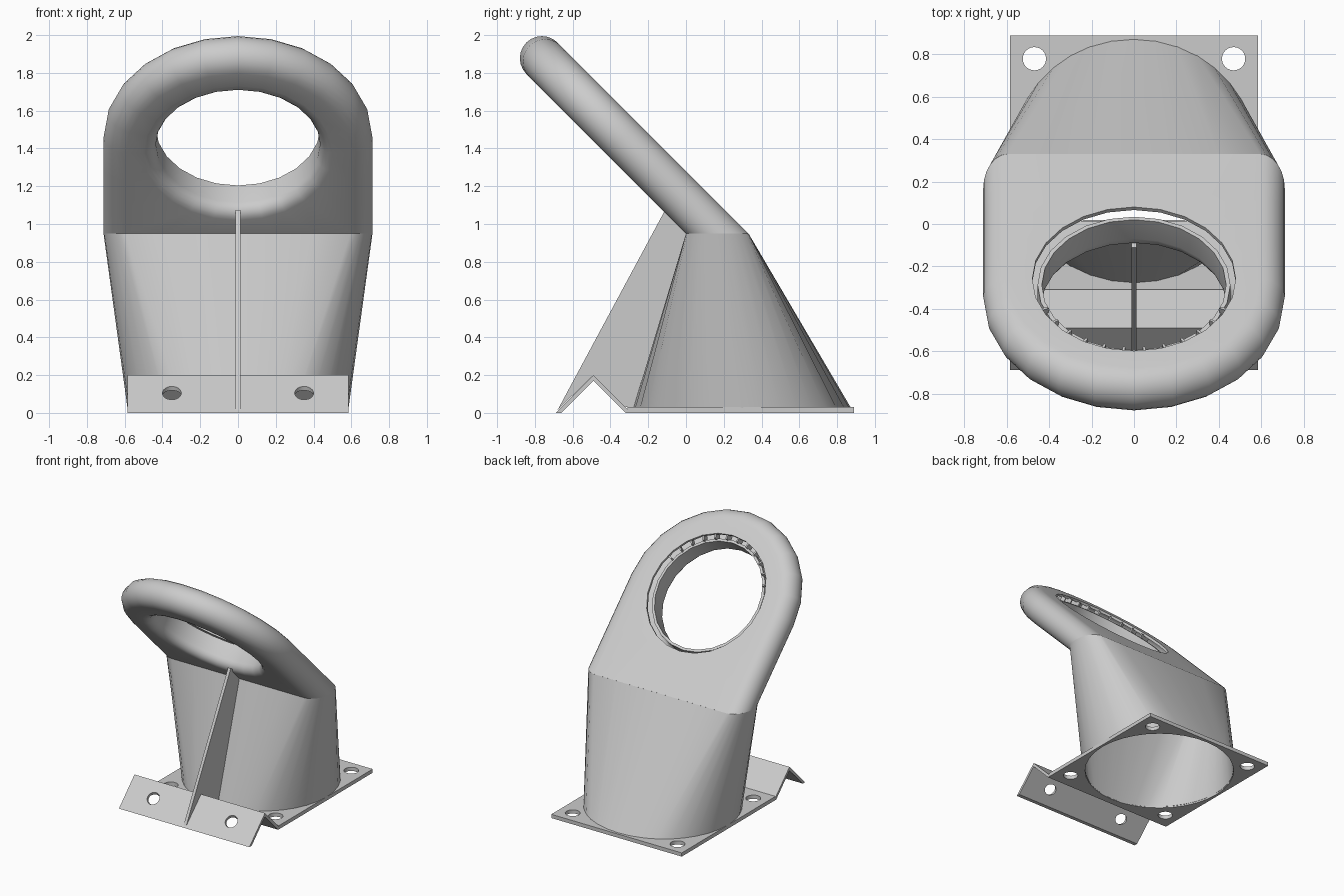
import bpy
import math
from math import sin, cos, radians, pi
from mathutils import Vector

cube = bpy.data.objects.get("Cube")
if cube:
    bpy.data.objects.remove(cube, do_unlink=True)

grey = bpy.data.materials.new("light_grey")
grey.use_nodes = True
COLOUR = (0.6, 0.6, 0.6, 1)
grey.diffuse_color = COLOUR
grey.node_tree.nodes["Principled BSDF"].inputs["Base Color"].default_value = COLOUR

WALL = 0.02      # sheet thickness
TUBE = 0.117     # radius of the rounded head edge
MID = 0.595      # radius of the centre of that edge
CUT = 0.95       # height where the head meets the duct
HEAD = Vector((0, -0.342, 1.457))
DUCT_Y = 0.3     # centre of the duct foot


def finish(name, mesh, thickness=0):
    """Link a mesh, bake an optional inward shell and shade it."""
    obj = bpy.data.objects.new(name, mesh)
    bpy.context.collection.objects.link(obj)
    if thickness:
        shell = obj.modifiers.new("shell", 'SOLIDIFY')
        shell.thickness = thickness
        shell.offset = -1
        shell.use_even_offset = True
        graph = bpy.context.evaluated_depsgraph_get()
        baked = bpy.data.meshes.new_from_object(obj.evaluated_get(graph))
        obj.modifiers.clear()
        obj.data = baked
    obj.data.materials.clear()
    obj.data.materials.append(grey)
    bpy.ops.object.select_all(action='DESELECT')
    obj.select_set(True)
    bpy.context.view_layer.objects.active = obj
    bpy.ops.object.shade_smooth_by_angle(angle=radians(32))
    return obj


def loft(name, loops, thickness, skip=lambda row, i: False):
    """Join equal closed loops with quads."""
    n = len(loops[0])
    faces = []
    for row in range(len(loops) - 1):
        a, b = row * n, (row + 1) * n
        for i in range(n):
            j = (i + 1) % n
            if not skip(row, i):
                faces.append((a + i, a + j, b + j, b + i))
    mesh = bpy.data.meshes.new(name)
    mesh.from_pydata([p for loop in loops for p in loop], [], faces)
    return finish(name, mesh, thickness)


def ellipse(cx, cy, rx, ry, n=24):
    return [(cx + rx * cos(2 * pi * i / n), cy + ry * sin(2 * pi * i / n)) for i in range(n)]


def rectangle(x0, y0, x1, y1):
    return [(x0, y0), (x1, y0), (x1, y1), (x0, y1)]


def sheet(name, outlines, depth, place):
    """Flat sheet with holes, extruded by depth, each point moved by place()."""
    curve = bpy.data.curves.new(name, 'CURVE')
    curve.dimensions = '2D'
    curve.fill_mode = 'BOTH'
    curve.extrude = depth / 2
    for points in outlines:
        spline = curve.splines.new('POLY')
        spline.points.add(len(points) - 1)
        for point, (x, y) in zip(spline.points, points):
            point.co = (x, y, 0, 1)
        spline.use_cyclic_u = True
    temp = bpy.data.objects.new(name + "_curve", curve)
    bpy.context.collection.objects.link(temp)
    graph = bpy.context.evaluated_depsgraph_get()
    mesh = bpy.data.meshes.new_from_object(temp.evaluated_get(graph))
    bpy.data.objects.remove(temp, do_unlink=True)
    for v in mesh.vertices:
        v.co = place(v.co.x, v.co.y, v.co.z + depth / 2)
    return finish(name, mesh)


# Tilted head: x across, u up the slope, d towards the back
def tilt(x, u, d):
    s = math.sqrt(0.5)
    return HEAD + Vector((x, (d - u) * s, (d + u) * s))


def ring(r, d):
    return [tilt(x, u, d) for x, u in ellipse(0, 0, r, r)]


def outline(r, d):
    """Round top, straight sides and a level lower edge."""
    low = (CUT - HEAD.z) * math.sqrt(2) - d
    points = []
    for i in range(24):
        if i <= 12:
            x, u = r * cos(pi * i / 12), r * sin(pi * i / 12)
        elif i <= 15:
            x, u = -r, low * (i - 12) / 3
        elif i <= 21:
            x, u = r * (i - 18) / 3, low
        else:
            x, u = r, low * (24 - i) / 3
        points.append(tilt(x, u, d))
    return points


STEPS = 12
loops = [ring(0.48, TUBE)]
for k in range(STEPS + 1):
    a = pi / 2 - pi * k / STEPS
    loops.append(outline(MID + TUBE * cos(a), TUBE * sin(a)))
FILLET = 0.067
for k in range(6):
    a = pi / 2 * k / 5
    loops.append(ring(0.435 + FILLET * (1 - sin(a)), -TUBE + FILLET * (1 - cos(a))))
loops.append(ring(0.435, 0.077))
loft("ring_head", loops, WALL,
     lambda row, i: 1 <= row <= STEPS and 15 <= i < 21)

# Small ribs bridging the slot in the upper part of the ring
for k in range(12):
    a = radians(90 + 12 * (k - 5.5))
    corners = []
    for d in (0.04, TUBE - WALL / 2):
        for r, w in ((0.445, -1), (0.56, -1), (0.56, 1), (0.445, 1)):
            t = 0.006 * w
            corners.append(tilt(r * cos(a) - t * sin(a), r * sin(a) + t * cos(a), d))
    mesh = bpy.data.meshes.new("slot_rib")
    mesh.from_pydata(corners, [], [(0, 1, 2, 3), (7, 6, 5, 4), (0, 4, 5, 1),
                                   (1, 5, 6, 2), (2, 6, 7, 3), (3, 7, 4, 0)])
    finish("slot_rib", mesh)

# Duct: round foot blending into the long rounded slot under the head
foot, top = [], []
half = TUBE * math.sqrt(2)
for i in range(36):
    deg = 10 * i - 60
    foot.append((0.583 * cos(radians(deg)), DUCT_Y + 0.583 * sin(radians(deg)), 0.01))
    side = 1 if deg < 90 else -1
    if deg <= 60 or 120 <= deg <= 240:
        a = radians(1.5 * (deg if side > 0 else deg - 180))
        x, y = side * (MID + TUBE * cos(a)), half * (1 + side * sin(a))
    elif deg < 120:
        x, y = MID * (90 - deg) / 30, 2 * half
    else:
        x, y = MID * (deg - 270) / 30, 0
    top.append((x, y, CUT))
loft("duct", [foot, top], WALL)

# Base plate with the duct opening and corner bolt holes
holes = [ellipse(x, y, 0.055, 0.055) for x in (-0.47, 0.47) for y in (-0.19, 0.78)]
sheet("base_plate",
      [rectangle(-0.585, -0.31, 0.585, 0.89), ellipse(0, DUCT_Y, 0.565, 0.565, 36)] + holes,
      0.03, lambda x, y, z: (x, y, z))

# Folded front flange: drilled front leg and plain back leg, mitred at the fold
RISE, FLANGE = 0.2, 0.03


def leg(start, direction):
    def place(x, v, w):
        z = v * (1 - w / RISE)
        return (x, start + direction * (z + w), z)
    return place


panel = rectangle(-0.585, 0, 0.585, RISE)
bolt_holes = [ellipse(x, 0.105, 0.05, 0.035) for x in (-0.35, 0.35)]
sheet("flange_front_leg", [panel] + bolt_holes, FLANGE, leg(-0.69, 1))
sheet("flange_back_leg", [panel], FLANGE, leg(-0.29, -1))

# Central stiffening fin
fin = [(-0.68, 0.015), (-0.11, 1.075), (-0.09, 1.06), (0.005, 0.95),
       (-0.275, 0.03), (-0.32, 0.03), (-0.49, 0.2)]
sheet("centre_fin", [fin], 0.024, lambda y, z, w: (w - 0.012, y, z))
